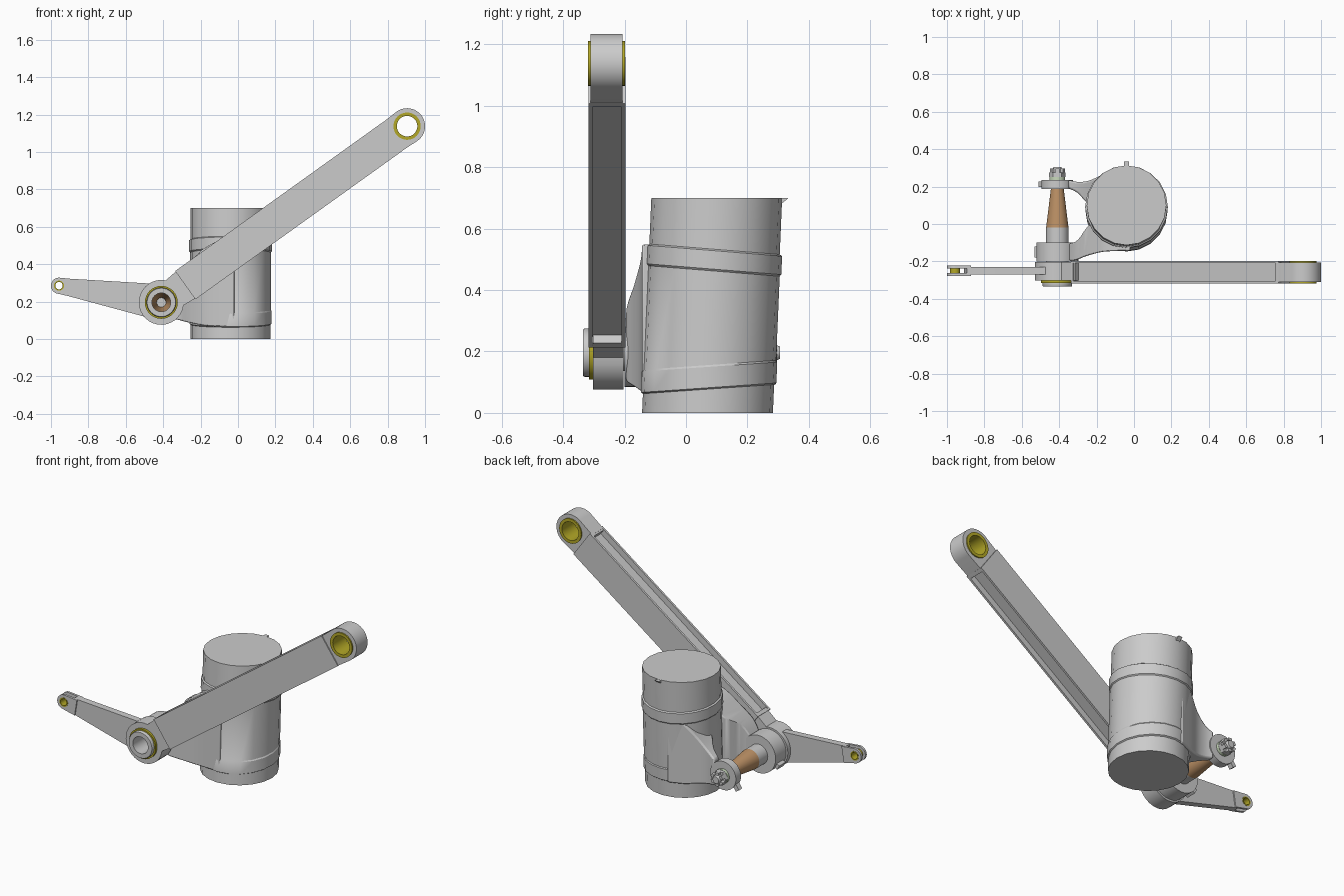
import bpy, bmesh
from math import sin, cos, pi, acos, atan2, hypot, radians
from mathutils import Matrix, Vector

if "Cube" in bpy.data.objects:
    bpy.data.objects.remove(bpy.data.objects["Cube"])


def material(name, rgb):
    m = bpy.data.materials.new(name)
    m.diffuse_color = (*rgb, 1)
    m.use_nodes = True
    m.node_tree.nodes["Principled BSDF"].inputs["Base Color"].default_value = m.diffuse_color
    return m


YELLOW = material("bushing_bronze", (0.45, 0.39, 0.02))
BROWN = material("pin_copper", (0.50, 0.28, 0.13))
GREEN = material("washer_green", (0.58, 0.70, 0.50))


def finish(name, bm, mat=None, bevel=0, angle=32):
    bmesh.ops.recalc_face_normals(bm, faces=bm.faces)
    me = bpy.data.meshes.new(name)
    bm.to_mesh(me)
    bm.free()
    ob = bpy.data.objects.new(name, me)
    bpy.context.collection.objects.link(ob)
    if mat:
        me.materials.append(mat)
    bpy.ops.object.select_all(action='DESELECT')
    bpy.context.view_layer.objects.active = ob
    ob.select_set(True)
    bpy.ops.object.shade_smooth_by_angle(angle=radians(angle))
    if bevel:
        b = ob.modifiers.new("bevel", 'BEVEL')
        b.width, b.segments, b.limit_method, b.angle_limit = bevel, 2, 'ANGLE', radians(50)
    return ob


def skin(rings, closed=False, caps=True):
    """Bridge equal-length point rings into a surface."""
    bm = bmesh.new()
    vs = [[bm.verts.new(p) for p in r] for r in rings]
    n = len(vs[0])
    pairs = list(zip(vs, vs[1:])) + ([(vs[-1], vs[0])] if closed else [])
    for a, b in pairs:
        for i in range(n):
            j = (i + 1) % n
            bm.faces.new((a[i], a[j], b[j], b[i]))
    if caps and not closed:
        bm.faces.new(vs[0])
        bm.faces.new(vs[-1])
    return bm


def lathe(name, profile, centre, mat=None, hollow=True, segs=32):
    """Revolve (radius, y) points about an axis along y."""
    cx, cz = centre
    rings = [[(cx + r * cos(2 * pi * i / segs), y, cz + r * sin(2 * pi * i / segs))
              for i in range(segs)] for r, y in profile]
    return finish(name, skin(rings, closed=hollow), mat)


def tube(name, centre, r_out, r_in, y0, y1, mat=None):
    return lathe(name, [(r_in, y0), (r_out, y0), (r_out, y1), (r_in, y1)], centre, mat)


def arc(c, r, a0, a1, n=24):
    return [(c[0] + r * cos(a0 + (a1 - a0) * i / n), c[1] + r * sin(a0 + (a1 - a0) * i / n))
            for i in range(n + 1)]


def plate(name, outline, y0, y1, hole=None):
    """Flat x-z outline, optionally with a round hole (centre, radius)."""
    cu = bpy.data.curves.new(name, 'CURVE')
    cu.dimensions, cu.fill_mode, cu.extrude = '2D', 'BOTH', (y1 - y0) / 2
    loops = [outline] + ([arc(*hole, 0, 2 * pi, 32)[:-1]] if hole else [])
    for pts in loops:
        sp = cu.splines.new('POLY')
        sp.points.add(len(pts) - 1)
        for p, q in zip(sp.points, pts):
            p.co = (*q, 0, 1)
        sp.use_cyclic_u = True
    tmp = bpy.data.objects.new(name + "_curve", cu)
    bpy.context.collection.objects.link(tmp)
    bpy.context.view_layer.update()
    me = bpy.data.meshes.new_from_object(tmp)
    bpy.data.objects.remove(tmp)
    bm = bmesh.new()
    bm.from_mesh(me)
    bpy.data.meshes.remove(me)
    bmesh.ops.remove_doubles(bm, verts=bm.verts, dist=1e-5)
    bm.transform(Matrix.Translation((0, (y0 + y1) / 2, 0)) @ Matrix.Rotation(pi / 2, 4, 'X'))
    return finish(name, bm)


def box(name, centre, size, rot_y=0):
    bm = bmesh.new()
    bmesh.ops.create_cube(bm, size=1, matrix=Matrix.Translation(centre)
                          @ Matrix.Rotation(rot_y, 4, 'Y') @ Matrix.Diagonal((*size, 1)))
    return finish(name, bm)


PIVOT, TOP, TIP = (-0.41, 0.196), (0.904, 1.138), (-0.957, 0.285)
A = atan2(TOP[1] - PIVOT[1], TOP[0] - PIVOT[0])
LEN = hypot(TOP[1] - PIVOT[1], TOP[0] - PIVOT[0])


def along(s, t):
    """Point at distance s along the main arm, t across it."""
    return (PIVOT[0] + s * cos(A) - t * sin(A), PIVOT[1] + s * sin(A) + t * cos(A))


# Leaning post and its clamp sleeve
def post_ring(r, z, slope=0, n=20):
    pts = []
    for i in range(n):
        a = 2 * pi * i / n
        y = r * sin(a)
        zz = z + slope * y
        pts.append((-0.04 + r * cos(a), 0.07 + 0.043 * zz + y, zz))
    return pts


finish("post", skin([post_ring(0.213, 0), post_ring(0.213, 0.7)]))
finish("clamp_sleeve", skin([
    post_ring(0.211, 0.076, 0.07), post_ring(0.220, 0.082, 0.07), post_ring(0.220, 0.150, 0.07),
    post_ring(0.216, 0.156, 0.07), post_ring(0.216, 0.462, -0.08), post_ring(0.221, 0.468, -0.08),
    post_ring(0.221, 0.528, -0.08), post_ring(0.211, 0.534, -0.08)], caps=False))
finish("post_top_tab", skin([[(x, 0.30, 0.672), (x, 0.333, 0.699), (x, 0.30, 0.699)]
                             for x in (-0.053, -0.027)]))


# Curved lug arms: (outer x, outer y, inner x, inner y, z low, z high)
def lug_arm(name, sections):
    rows = [Vector(s) for s in sections]
    rings = []
    for k in range(len(rows) - 1):
        p0, p1, p2 = rows[max(k - 1, 0)], rows[k], rows[k + 1]
        p3 = rows[min(k + 2, len(rows) - 1)]
        for i in range(4 if k < len(rows) - 2 else 5):
            t = i / 4
            v = 0.5 * (2 * p1 + (p2 - p0) * t + (2 * p0 - 5 * p1 + 4 * p2 - p3) * t * t
                       + (3 * p1 - p0 - 3 * p2 + p3) * t ** 3)
            ox, oy, ix, iy, lo, hi = v
            rings.append([(ox, oy, lo), (ox, oy, hi), (ix, iy, hi), (ix, iy, lo)])
    finish(name, skin(rings), bevel=0.012)


lug_arm("front_lug_arm", [(-0.345, -0.195, -0.345, -0.105, 0.11, 0.29),
                          (-0.31, -0.193, -0.30, -0.085, 0.10, 0.35),
                          (-0.25, -0.17, -0.23, 0.0, 0.085, 0.42),
                          (-0.16, -0.148, -0.15, -0.04, 0.07, 0.50),
                          (-0.02, -0.143, -0.02, -0.06, 0.066, 0.55)])
lug_arm("rear_lug_arm", [(-0.35, 0.235, -0.35, 0.19, 0.12, 0.275),
                         (-0.30, 0.225, -0.30, 0.165, 0.11, 0.31),
                         (-0.24, 0.232, -0.23, 0.10, 0.10, 0.37),
                         (-0.17, 0.263, -0.16, 0.15, 0.09, 0.45),
                         (-0.08, 0.297, -0.08, 0.20, 0.09, 0.52)])
tube("front_lug", PIVOT, 0.112, 0.058, -0.2, -0.1)
tube("rear_lug", PIVOT, 0.085, 0.03, 0.188, 0.236)
box("rear_lug_tab", (-0.485, 0.212, 0.145), (0.05, 0.03, 0.025), 0.6 - pi / 2)
box("front_lug_tab", (-0.512, -0.15, 0.145), (0.03, 0.06, 0.03), -0.5)

# Main arm: channelled beam with an eye at each end
bm = bmesh.new()
bmesh.ops.create_cube(bm, size=1, matrix=Matrix.Diagonal((1.365, 0.12, 0.186, 1)))
for sign in (1, -1):
    face = next(f for f in bm.faces if f.normal.z * sign > 0.9)
    bmesh.ops.inset_individual(bm, faces=[face], thickness=0.018)
    inner = bmesh.ops.extrude_discrete_faces(bm, faces=[face])["faces"]
    bmesh.ops.translate(bm, verts=inner[0].verts, vec=(0, 0, -0.035 * sign))
mid = along(0.84, 0)
bm.transform(Matrix.Translation((mid[0], -0.257, mid[1])) @ Matrix.Rotation(-A, 4, 'Y'))
finish("main_arm_beam", bm)
plate("main_arm_lower_eye",
      [along(0.18, 0.091)] + arc(PIVOT, 0.12, A + 0.75, A + 2 * pi - 0.75) + [along(0.18, -0.091)],
      -0.302, -0.204, (PIVOT, 0.062))
plate("main_arm_upper_eye",
      [along(1.50, -0.091)] + arc(TOP, 0.096, A - pi / 2, A + pi / 2) + [along(1.50, 0.091)],
      -0.311, -0.206, (TOP, 0.071))

# Short lever with forked tip
B = atan2(TIP[1] - PIVOT[1], TIP[0] - PIVOT[0])
beta = acos((0.095 - 0.040) / hypot(TIP[0] - PIVOT[0], TIP[1] - PIVOT[1]))
neck = (TIP[0] - 0.062 * cos(B), TIP[1] - 0.062 * sin(B))
plate("lever_web", arc(PIVOT, 0.097, B + beta, B + 2 * pi - beta)
      + arc(neck, 0.047, B - beta, B - beta + 0.01, 1) + arc(neck, 0.047, B + beta - 0.01, B + beta, 1),
      -0.270, -0.230, (PIVOT, 0.062))
for side, y in (("front", -0.277), ("rear", -0.237)):
    back = (TIP[0] - 0.08 * cos(B), TIP[1] - 0.08 * sin(B))
    plate("lever_fork_" + side, arc(TIP, 0.043, B - pi / 2, B + pi / 2)
          + [(back[0] + 0.048 * cos(B + s * pi / 2), back[1] + 0.048 * sin(B + s * pi / 2))
             for s in (1, -1)], y, y + 0.014, (TIP, 0.026))

# Bushings
tube("lever_bushing", TIP, 0.027, 0.02, -0.279, -0.221, YELLOW)
tube("upper_eye_bushing", TOP, 0.073, 0.055, -0.319, -0.199, YELLOW)
tube("lower_eye_bushing", PIVOT, 0.088, 0.058, -0.316, -0.300, YELLOW)

# Hollow pivot pin, tapered end, washer and castle nut
lathe("pivot_pin", [(0.050, -0.335), (0.076, -0.335), (0.079, -0.330), (0.079, -0.316),
                    (0.060, -0.316), (0.060, -0.02), (0.050, -0.02)], PIVOT)
lathe("pin_taper", [(0.050, -0.02), (0.060, -0.02), (0.034, 0.19), (0.024, 0.19)], PIVOT, BROWN)
lathe("pin_stud", [(0.025, 0.17), (0.025, 0.295), (0.02, 0.306)], PIVOT, hollow=False)
tube("nut_washer", PIVOT, 0.042, 0.02, 0.236, 0.252, GREEN)
lathe("castle_nut", [(0.045, 0.252), (0.045, 0.275)], PIVOT, hollow=False, segs=6)
for i in range(6):
    a = 2 * pi * (i + 0.5) / 6
    box("castle_nut_prong_%d" % (i + 1), (PIVOT[0] + 0.033 * cos(a), 0.284, PIVOT[1] + 0.033 * sin(a)),
        (0.014, 0.026, 0.022), -a)
